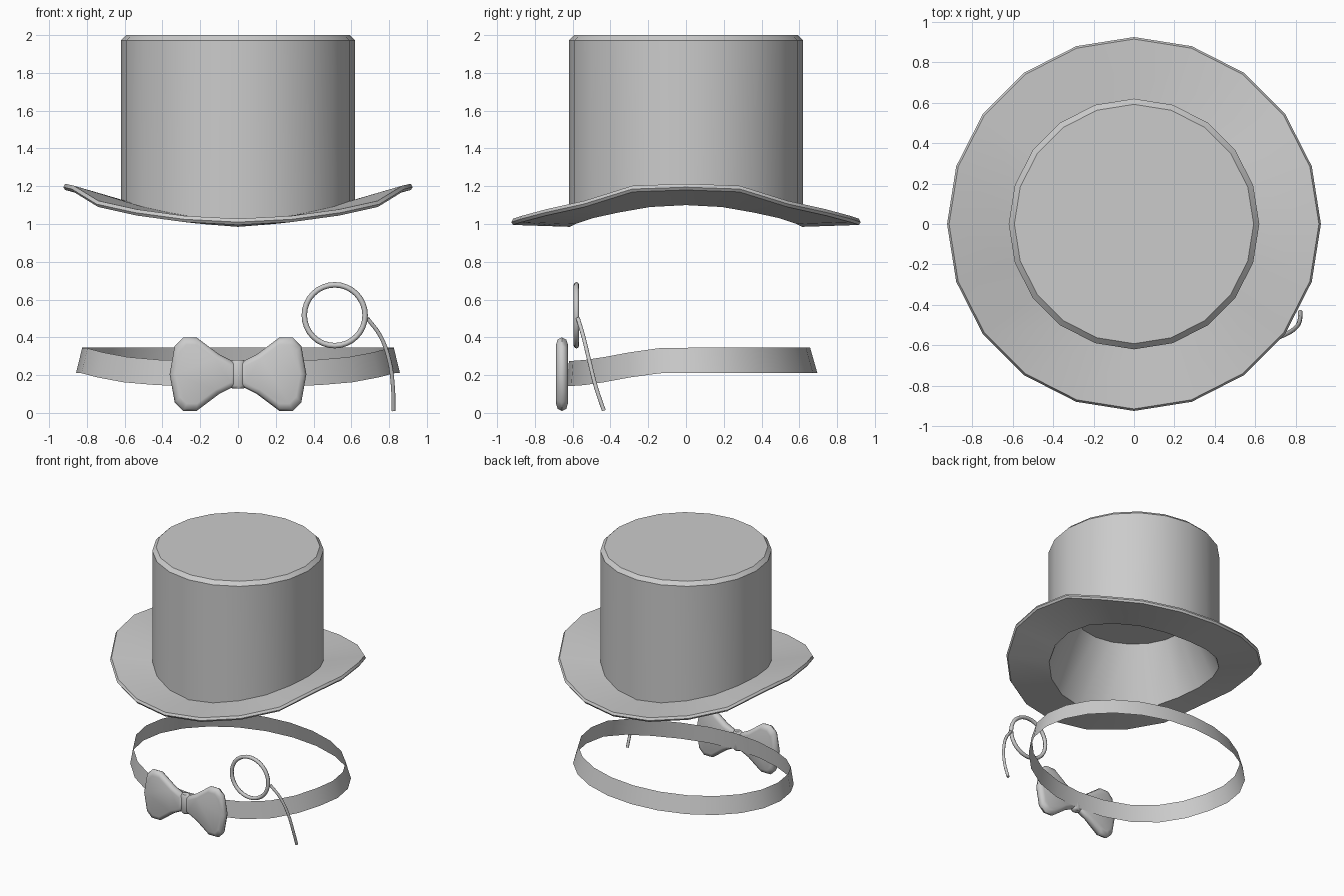
import bpy, bmesh, math
from math import sin, cos, pi

if "Cube" in bpy.data.objects:
    bpy.data.objects.remove(bpy.data.objects["Cube"])

def finish(name, bm, angle=35):
    bmesh.ops.recalc_face_normals(bm, faces=bm.faces)
    me = bpy.data.meshes.new(name)
    bm.to_mesh(me)
    bm.free()
    ob = bpy.data.objects.new(name, me)
    bpy.context.collection.objects.link(ob)
    bpy.ops.object.select_all(action='DESELECT')
    ob.select_set(True)
    bpy.context.view_layer.objects.active = ob
    bpy.ops.object.shade_smooth_by_angle(angle=math.radians(angle))
    return ob

def loft(rings, caps=True):
    """Skin closed rings of equal point count, optionally capping the ends."""
    bm = bmesh.new()
    vs = [[bm.verts.new(p) for p in r] for r in rings]
    n = len(vs[0])
    for a, b in zip(vs, vs[1:]):
        for i in range(n):
            bm.faces.new((a[i], a[(i + 1) % n], b[(i + 1) % n], b[i]))
    if caps:
        bm.faces.new(vs[0])
        bm.faces.new(vs[-1])
    return bm

# Top hat: hollow tapered inside, curled brim, straight crown
SIDES = 20
RIM = [1.18, 1.17, 1.09, 1.045, 1.01, 0.995]    # brim edge height, side to front
HOLE = [1.10, 1.09, 1.06, 1.03, 1.0, 0.985]     # head opening height

def hat_ring(radius, height):
    pts = []
    for i in range(SIDES):
        a = 2 * pi * i / SIDES
        q = i % 10
        z = height(min(q, 10 - q))
        pts.append((radius * cos(a), radius * sin(a), z))
    return pts

hat = loft([
    hat_ring(0.43, lambda q: 1.48),
    hat_ring(0.615, lambda q: HOLE[q]),
    hat_ring(0.915, lambda q: RIM[q]),
    hat_ring(0.925, lambda q: RIM[q] + 0.015),
    hat_ring(0.915, lambda q: RIM[q] + 0.033),
    hat_ring(0.62, lambda q: HOLE[q] + 0.03),
    hat_ring(0.62, lambda q: 1.972),
    hat_ring(0.592, lambda q: 2.0),
])
finish("top_hat", hat)

# Collar band: flared sheet dipping towards the front
def band_ring(rx, y0, y1, z0):
    pts = []
    for i in range(24):
        a = 2 * pi * i / 24
        y = (y0 + y1) / 2 + (y1 - y0) / 2 * sin(a)
        t = min(1, max(0, (-y - 0.08) / 0.55))
        pts.append((rx * cos(a), y, z0 - 0.07 * t * t * (3 - 2 * t)))
    return pts

finish("collar_band", loft([band_ring(0.857, -0.63, 0.695, 0.212),
                            band_ring(0.825, -0.62, 0.657, 0.345)], caps=False), 60)

# Bow tie: two pillowed lobes and a knot
LOBE = [(0.0, 0.055), (0.10, 0.105), (0.22, 0.195), (0.29, 0.195), (0.335, 0.15),
        (0.362, 0.0)]
outline = LOBE + [(x, -z) for x, z in reversed(LOBE[:-1])]
PILLOW = [(0.80, -0.688), (0.94, -0.680), (1.0, -0.657), (0.94, -0.634), (0.80, -0.625)]
for name, s in (("bow_left", -1), ("bow_right", 1)):
    rings = [[(s * (0.2 + (x - 0.2) * k), y, 0.205 + z * k) for x, z in outline]
             for k, y in PILLOW]
    finish(name, loft(rings), 50)

def knot_ring(rx, ry, z):
    return [(rx * cos(2 * pi * i / 12), -0.657 + ry * sin(2 * pi * i / 12), z)
            for i in range(12)]

finish("bow_knot", loft([knot_ring(0.03, 0.022, 0.128), knot_ring(0.041, 0.032, 0.145),
                         knot_ring(0.041, 0.032, 0.262), knot_ring(0.03, 0.022, 0.28)]), 60)

# Monocle rim
bpy.ops.mesh.primitive_torus_add(location=(0.512, -0.58, 0.517), rotation=(pi / 2, 0, 0),
                                 major_radius=0.161, minor_radius=0.0145,
                                 major_segments=32, minor_segments=8)
rim = bpy.context.object
rim.name = "monocle_rim"
bpy.ops.object.shade_smooth_by_angle(angle=math.radians(60))

# Monocle cord
PATH = [(0.685, -0.572, 0.50), (0.752, -0.545, 0.41), (0.80, -0.513, 0.28),
        (0.82, -0.478, 0.14), (0.823, -0.435, 0.012)]
cu = bpy.data.curves.new("monocle_cord", 'CURVE')
cu.dimensions = '3D'
cu.bevel_depth = 0.011
cu.bevel_resolution = 2
cu.use_fill_caps = True
cu.resolution_u = 4
sp = cu.splines.new('BEZIER')
sp.bezier_points.add(len(PATH) - 1)
for bp, p in zip(sp.bezier_points, PATH):
    bp.co = p
    bp.handle_left_type = bp.handle_right_type = 'AUTO'
cord = bpy.data.objects.new("monocle_cord", cu)
bpy.context.collection.objects.link(cord)
